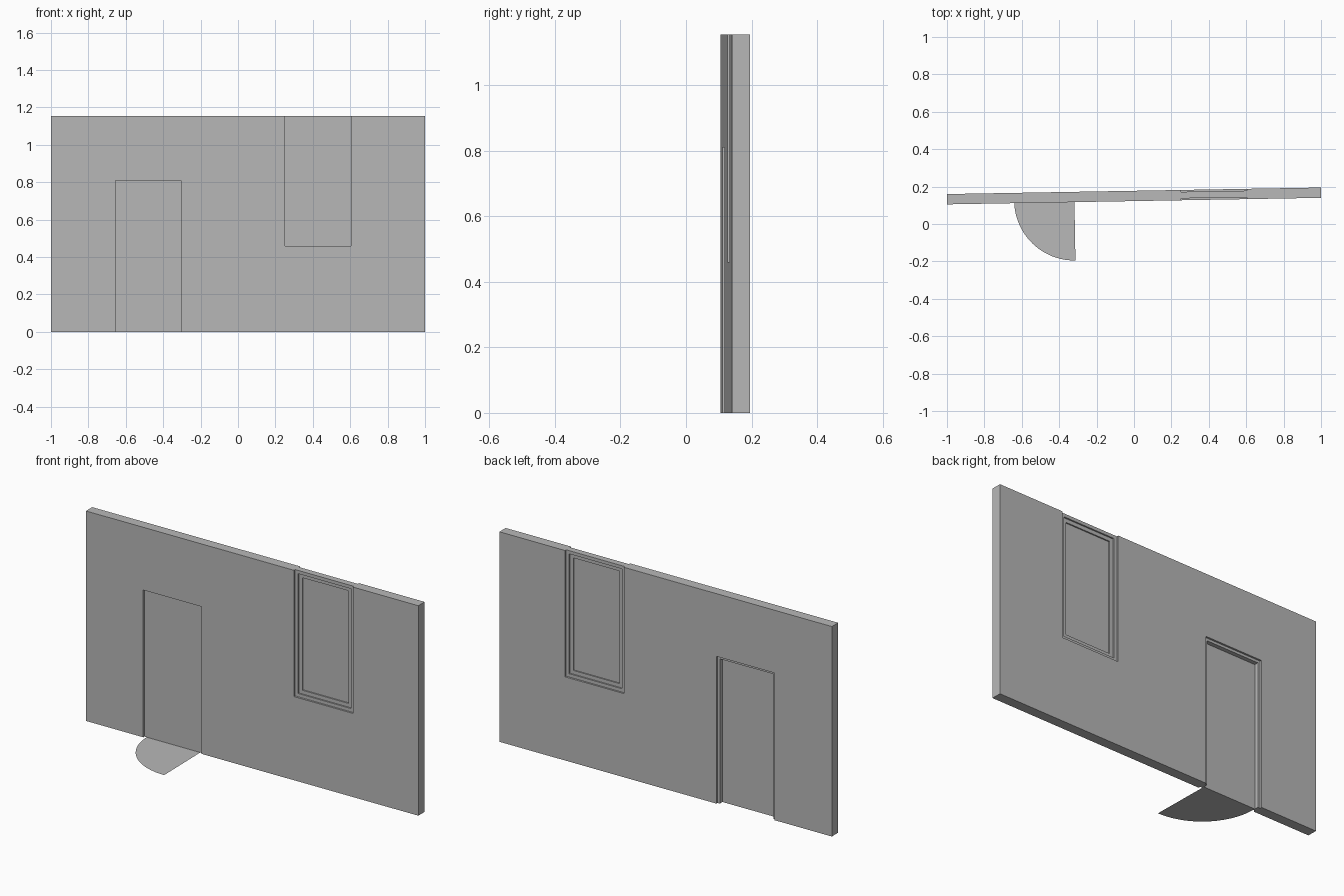
import bpy, bmesh, math

cube = bpy.data.objects.get("Cube")
if cube:
    bpy.data.objects.remove(cube, do_unlink=True)

grey = bpy.data.materials.new("plain grey")
grey.use_nodes = True
GREY = (0.48, 0.48, 0.48, 1)
grey.diffuse_color = GREY
grey.node_tree.nodes["Principled BSDF"].inputs["Base Color"].default_value = GREY

# Overall sizes; every part shares the slight turn of the wall
TURN = math.radians(1)
OFFSET = 0.15
HALF = 0.9995
HEIGHT = 1.155
FRONT, BACK = -0.0275, 0.0275
RECESS = 0.01

DOOR_L, DOOR_R, DOOR_TOP = -0.655, -0.305, 0.81
JAMB = 0.014
WIN_L, WIN_R, WIN_LOW = 0.252, 0.605, 0.46


def finish(name, bm):
    bmesh.ops.recalc_face_normals(bm, faces=bm.faces)
    mesh = bpy.data.meshes.new(name)
    bm.to_mesh(mesh)
    bm.free()
    mesh.materials.append(grey)
    ob = bpy.data.objects.new(name, mesh)
    ob.location.y = OFFSET
    ob.rotation_euler.z = TURN
    bpy.context.collection.objects.link(ob)
    return ob


def thicken(bm, y0, y1):
    """Extrude the faces lying at y0 back to y1."""
    ext = bmesh.ops.extrude_face_region(bm, geom=bm.faces[:], use_keep_orig=True)
    verts = [g for g in ext["geom"] if isinstance(g, bmesh.types.BMVert)]
    bmesh.ops.translate(bm, verts=verts, vec=(0, y1 - y0, 0))


def slab(name, outline, y0, y1):
    bm = bmesh.new()
    bm.faces.new([bm.verts.new((x, y0, z)) for x, z in outline])
    thicken(bm, y0, y1)
    return finish(name, bm)


def rect(x0, x1, z0, z1):
    return [(x0, z0), (x1, z0), (x1, z1), (x0, z1)]


def ring(name, outer, inner, y0, y1):
    bm = bmesh.new()
    a, b = ([bm.verts.new((x, y0, z)) for x, z in rect(*r)] for r in (outer, inner))
    for i in range(4):
        j = (i + 1) % 4
        bm.faces.new((a[i], a[j], b[j], b[i]))
    thicken(bm, y0, y1)
    return finish(name, bm)


# Wall with a door opening and a window notch reaching its top
slab("wall", [
    (-HALF, 0), (DOOR_L, 0), (DOOR_L, DOOR_TOP), (DOOR_R, DOOR_TOP), (DOOR_R, 0),
    (HALF, 0), (HALF, HEIGHT), (WIN_R, HEIGHT), (WIN_R, WIN_LOW),
    (WIN_L, WIN_LOW), (WIN_L, HEIGHT), (-HALF, HEIGHT)], FRONT, BACK)

# Door frame and thin door leaf, level with each other on the front
left, right, top = DOOR_L + JAMB, DOOR_R - JAMB, DOOR_TOP - JAMB
slab("door_frame", [
    (DOOR_L, 0), (left, 0), (left, top), (right, top), (right, 0),
    (DOOR_R, 0), (DOOR_R, DOOR_TOP), (DOOR_L, DOOR_TOP)],
    FRONT + RECESS, BACK - RECESS)
slab("door_leaf", rect(left, right, 0, top), FRONT + RECESS, FRONT + RECESS + 0.012)

# Door swing: a flat quarter disc on the floor, centred on the hinge
bm = bmesh.new()
radius = right - left
hinge_y = FRONT + RECESS
steps = 24
arc = [math.pi + math.pi / 2 * i / steps for i in range(steps + 1)]
points = [(right, hinge_y)] + [
    (right + radius * math.cos(t), hinge_y + radius * math.sin(t)) for t in arc]
bm.faces.new([bm.verts.new((x, y, 0)) for x, y in points])
finish("door_swing", bm)

# Window: frame, sash and pane, each stepping further in
frame = (WIN_L, WIN_R, WIN_LOW, HEIGHT)


def shrink(r, d):
    return (r[0] + d, r[1] - d, r[2] + d, r[3] - d)


sash = shrink(frame, 0.018)
pane = shrink(sash, 0.02)
ring("window_frame", frame, sash, FRONT + RECESS, BACK - RECESS)
ring("window_sash", sash, pane, FRONT + 0.018, BACK - 0.018)
slab("window_pane", rect(*pane), FRONT + 0.025, BACK - 0.025)
